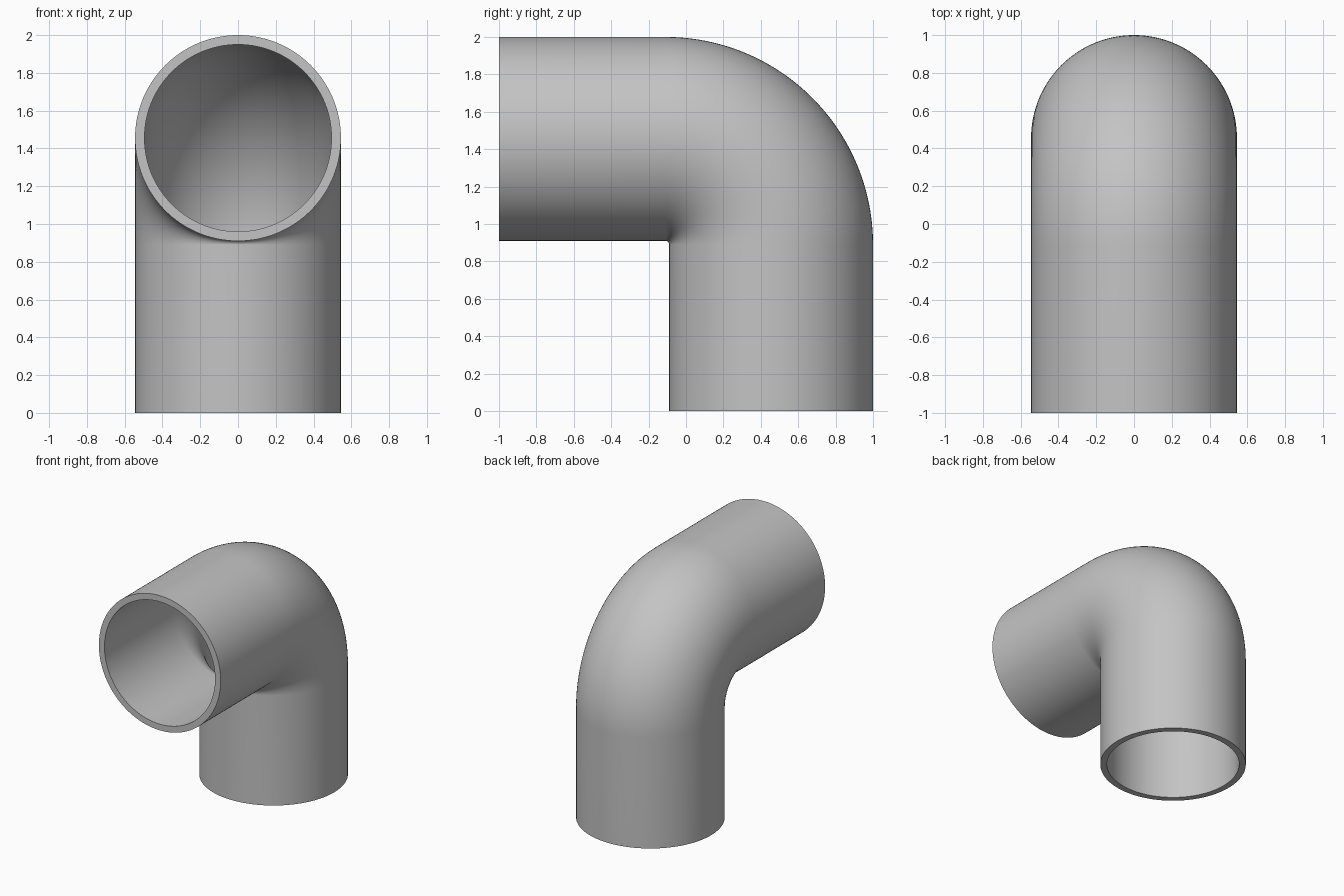
import bpy
import bmesh
from math import sin, cos, pi, radians
from mathutils import Vector

OUTER, INNER = 0.545, 0.495      # pipe radii
BEND = 0.565                     # centreline radius of the elbow
CENTRE = Vector((0, -0.11, 0.89))  # centre of the elbow
SIDES, STEPS = 128, 48

cube = bpy.data.objects.get("Cube")
if cube:
    bpy.data.objects.remove(cube, do_unlink=True)

grey = bpy.data.materials.new("light grey")
grey.use_nodes = True
colour = (0.55, 0.55, 0.55, 1)
grey.diffuse_color = colour
grey.node_tree.nodes["Principled BSDF"].inputs["Base Color"].default_value = colour

# Centreline stations: (point, outward direction from the elbow centre)
up, back = Vector((0, 0, 1)), Vector((0, 1, 0))
stations = [(Vector((0, CENTRE.y + BEND, 0)), back)]
for i in range(STEPS + 1):
    a = pi / 2 * i / STEPS
    out = back * cos(a) + up * sin(a)
    stations.append((CENTRE + out * BEND, out))
stations.append((Vector((0, -1, CENTRE.z + BEND)), up))

bm = bmesh.new()


def ring(point, out, radius):
    side = Vector((1, 0, 0))
    return [bm.verts.new(point + radius * (side * cos(t) + out * sin(t)))
            for t in (2 * pi * k / SIDES for k in range(SIDES))]


# Outer wall forward and inner wall back, closed into one loop by the rims
rings = [ring(p, o, OUTER) for p, o in stations]
rings += [ring(p, o, INNER) for p, o in reversed(stations)]
for a, b in zip(rings, rings[1:] + rings[:1]):
    for k in range(SIDES):
        n = (k + 1) % SIDES
        bm.faces.new((a[k], a[n], b[n], b[k]))
bmesh.ops.recalc_face_normals(bm, faces=bm.faces)

mesh = bpy.data.meshes.new("pipe_elbow")
bm.to_mesh(mesh)
bm.free()
mesh.materials.append(grey)
pipe = bpy.data.objects.new("pipe_elbow", mesh)
bpy.context.collection.objects.link(pipe)

# Smooth walls with crisp rims
bpy.ops.object.select_all(action="DESELECT")
pipe.select_set(True)
bpy.context.view_layer.objects.active = pipe
bpy.ops.object.shade_smooth_by_angle(angle=radians(30))
